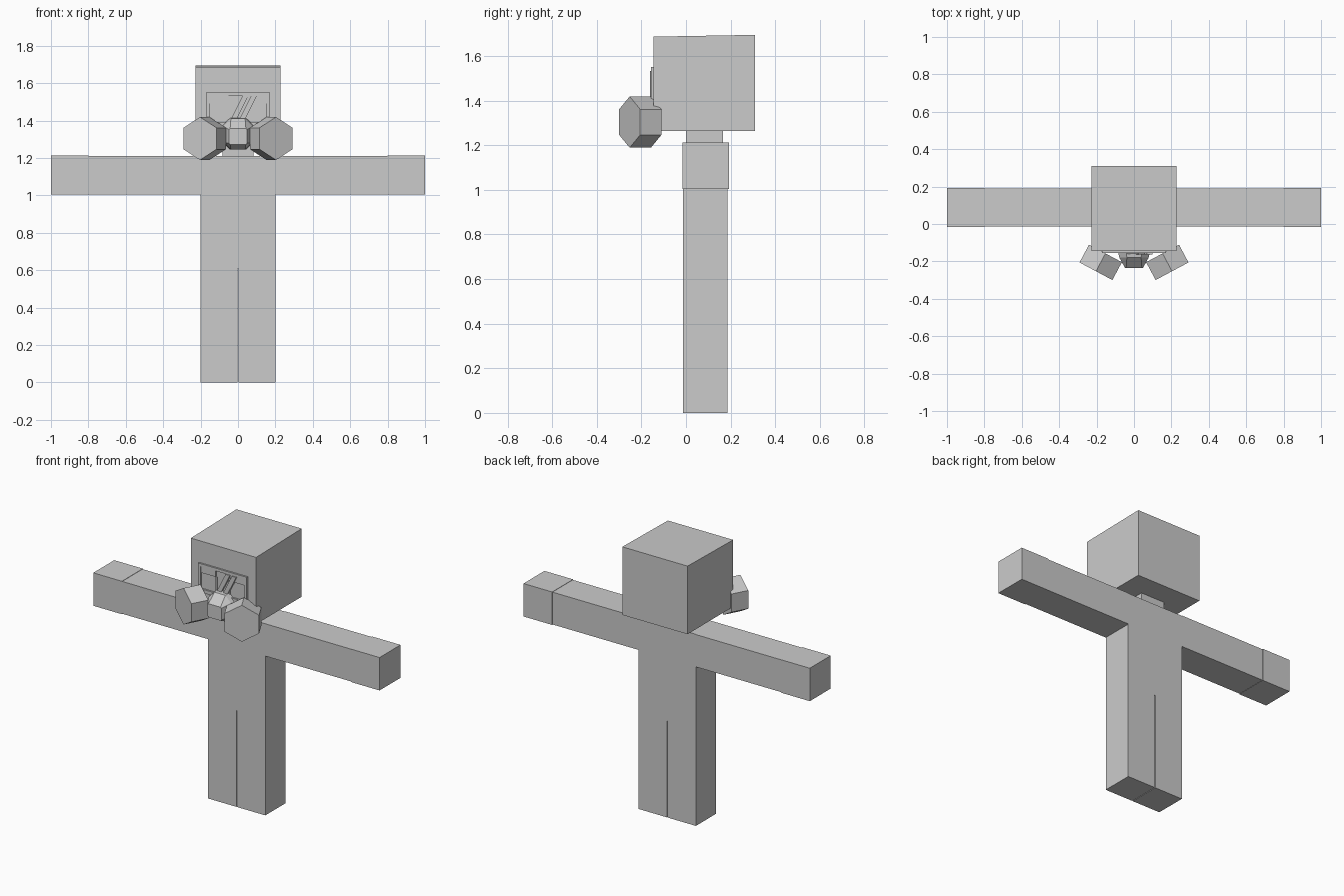
import bpy
import bmesh
import math
from mathutils import Matrix, Vector

default = bpy.data.objects.get("Cube")
if default:
    bpy.data.objects.remove(default, do_unlink=True)

# Single plain grey
grey = bpy.data.materials.new("plain grey")
grey.use_nodes = True
GREY = (0.6, 0.6, 0.6, 1.0)
grey.diffuse_color = GREY
grey.node_tree.nodes["Principled BSDF"].inputs["Base Color"].default_value = GREY


def add_object(name, bm):
    bmesh.ops.recalc_face_normals(bm, faces=bm.faces)
    mesh = bpy.data.meshes.new(name)
    bm.to_mesh(mesh)
    bm.free()
    mesh.materials.append(grey)
    obj = bpy.data.objects.new(name, mesh)
    bpy.context.collection.objects.link(obj)
    return obj


def box(name, x, y, z):
    """Box from (min, max) ranges on each axis."""
    bm = bmesh.new()
    bmesh.ops.create_cube(bm, size=1)
    for v in bm.verts:
        v.co = [r[0] if c < 0 else r[1] for c, r in zip(v.co, (x, y, z))]
    return add_object(name, bm)


def plate(name, outline, y0, y1):
    """Prism from an (x, z) outline, running from y0 to y1."""
    bm = bmesh.new()
    face = bm.faces.new([bm.verts.new((x, y0, z)) for x, z in outline])
    out = bmesh.ops.extrude_face_region(bm, geom=[face])
    for v in out["geom"]:
        if isinstance(v, bmesh.types.BMVert):
            v.co.y = y1
    return add_object(name, bm)


def loft(name, rings):
    """Closed solid through rings of equal point count."""
    bm = bmesh.new()
    loops = [[bm.verts.new(p) for p in ring] for ring in rings]
    n = len(loops[0])
    for a, b in zip(loops, loops[1:]):
        for i in range(n):
            bm.faces.new((a[i], a[(i + 1) % n], b[(i + 1) % n], b[i]))
    bm.faces.new(loops[0])
    bm.faces.new(loops[-1])
    return add_object(name, bm)


# Body
box("torso", (-0.2, 0.2), (-0.013, 0.187), (0.61, 1.21))
box("neck", (-0.083, 0.083), (0.0, 0.166), (1.2, 1.275))

# Limbs on both sides
for side, s in (("right", -1), ("left", 1)):
    box(side + "_leg", sorted((s * 0.002, s * 0.2)), (-0.013, 0.187), (0, 0.61))
    box(side + "_arm", sorted((s * 0.2, s * 0.8)), (-0.013, 0.19), (1.006, 1.21))
    box(side + "_hand", sorted((s * 0.8, s * 1.0)), (-0.016, 0.193), (1.004, 1.212))

# Head, with its top rising slightly to the back
head = box("head", (-0.228, 0.228), (-0.145, 0.31), (1.265, 1.695))
for v in head.data.vertices:
    if v.co.z > 1.5 and v.co.y < 0:
        v.co.z = 1.687

# Goggle frame: four raised rim bars and a brow
Y = -0.146
box("goggle_rim_top", (-0.17, 0.17), (-0.156, -0.14), (1.532, 1.55))
box("goggle_rim_bottom", (-0.17, 0.17), (-0.156, -0.14), (1.37, 1.392))
for side, s in (("right", -1), ("left", 1)):
    box("goggle_rim_" + side, sorted((s * 0.153, s * 0.17)), (-0.156, -0.14), (1.392, 1.532))
    box("brow_" + side, sorted((s * 0.05, s * 0.153)), (-0.152, -0.14), (1.492, 1.532))
    box("lens_edge_" + side, sorted((s * 0.04, s * 0.05)), (-0.152, -0.14), (1.392, 1.492))

# Slanted bars across the middle of the goggles
for i, x in enumerate((-0.045, 0.0)):
    plate("slanted_bar_%d" % (i + 1),
          [(x, 1.392), (x + 0.03, 1.392), (x + 0.1, 1.532), (x + 0.07, 1.532)],
          -0.14, -0.16 - 0.002 * i)


# Mouthpiece: chamfered block tapering to a small front face
def ring(w, z0, z1, c, y):
    pts = [(w, z0 + c), (w, z1 - c), (w - c, z1), (c - w, z1),
           (-w, z1 - c), (-w, z0 + c), (c - w, z0), (w - c, z0)]
    return [(px, y, pz) for px, pz in pts]


loft("mouthpiece", [ring(0.088, 1.245, 1.415, 0.045, -0.14),
                    ring(0.078, 1.245, 1.41, 0.04, -0.18),
                    ring(0.048, 1.272, 1.357, 0.006, -0.235)])

# Six-sided filter canisters, points up, turned outward
for side, s in (("right", -1), ("left", 1)):
    bm = bmesh.new()
    bmesh.ops.create_cone(bm, cap_ends=True, segments=6, radius1=0.115,
                          radius2=0.115, depth=0.108)
    axis = Vector((s * 0.47, -0.88, 0)).normalized()
    up = Vector((0, 0, 1))
    flat = up.cross(axis)
    # Put one corner of the hexagon on the vertical axis
    top = max(bm.verts, key=lambda v: v.co.y)
    turn = math.pi / 2 - math.atan2(top.co.y, top.co.x)
    spin = Matrix.Rotation(turn, 4, 'Z')
    frame = Matrix((flat, up, -flat.cross(up) * -1)).transposed().to_4x4()
    place = Matrix.Translation((s * 0.178, -0.205, 1.304))
    bm.transform(place @ frame @ spin)
    add_object(side + "_filter", bm)
